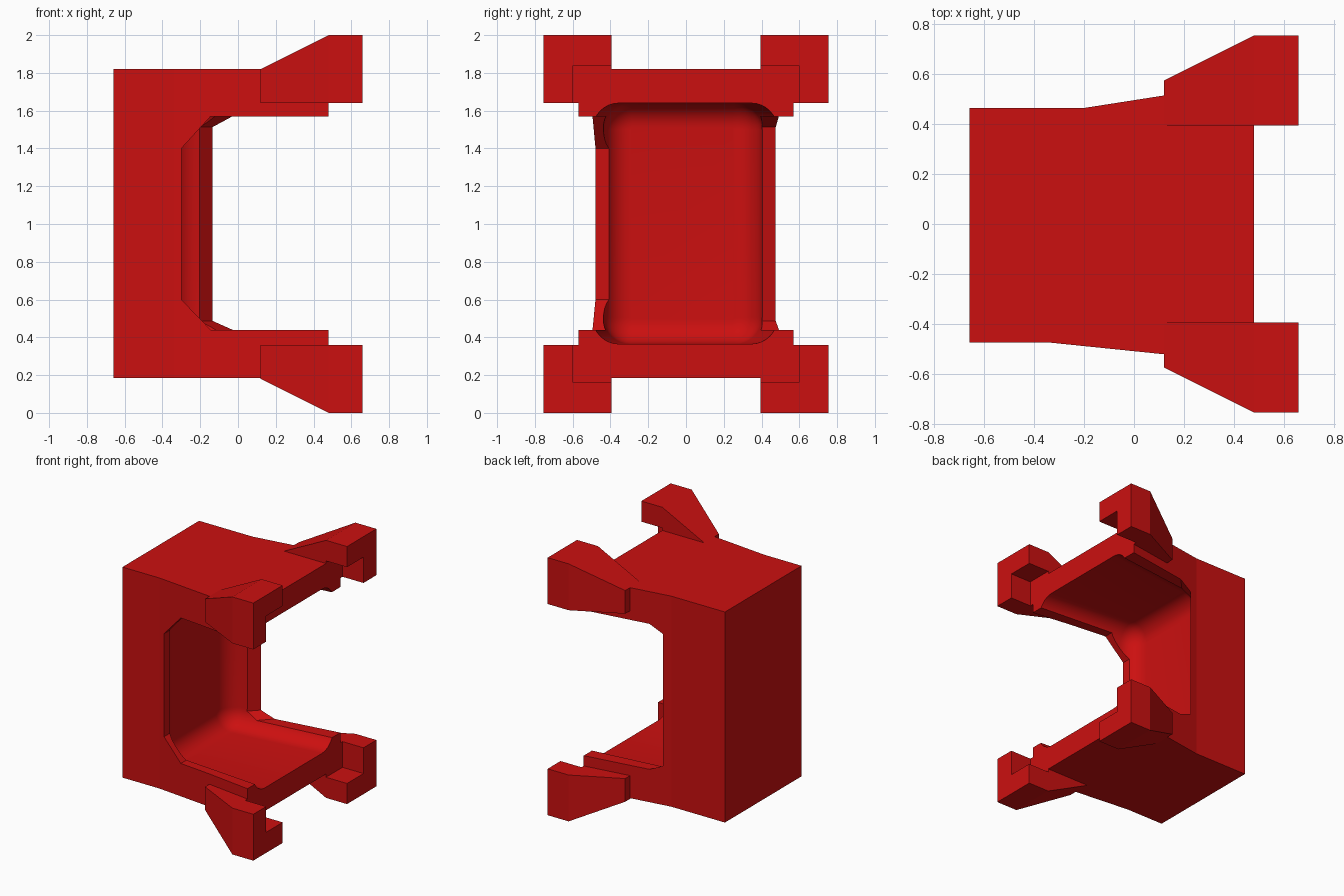
import bpy, bmesh, math

if "Cube" in bpy.data.objects:
    bpy.data.objects.remove(bpy.data.objects["Cube"])

red = bpy.data.materials.new("red")
red.diffuse_color = (0.6, 0.005, 0.005, 1)
red.use_nodes = True
red.node_tree.nodes["Principled BSDF"].inputs["Base Color"].default_value = red.diffuse_color


def loft(name, rings, smooth=False):
    """Solid skinned through matching rings of points, capped at both ends."""
    bm = bmesh.new()
    vs = [[bm.verts.new(p) for p in ring] for ring in rings]
    n = len(vs[0])
    for a, b in zip(vs, vs[1:]):
        for i in range(n):
            j = (i + 1) % n
            bm.faces.new((a[i], a[j], b[j], b[i])).smooth = smooth
    for cap in (vs[0], vs[-1]):
        bm.faces.new(cap).smooth = smooth
    bmesh.ops.recalc_face_normals(bm, faces=bm.faces)
    mesh = bpy.data.meshes.new(name)
    bm.to_mesh(mesh)
    bm.free()
    mesh.materials.append(red)
    ob = bpy.data.objects.new(name, mesh)
    bpy.context.collection.objects.link(ob)
    return ob


def cut(target, cutter):
    mod = target.modifiers.new(cutter.name, 'BOOLEAN')
    mod.operation = 'DIFFERENCE'
    mod.solver = 'EXACT'
    mod.object = cutter
    cutter.hide_render = True
    cutter.hide_viewport = True


# Body: flared plan outline extruded upward
plan = [(-.66, -.475), (-.34, -.475), (.12, -.522), (.48, -.57),
        (.48, .57), (.12, .515), (-.2, .465), (-.66, .465)]
body = loft("body", [[(x, y, z) for x, y in plan] for z in (.185, 1.82)])

# Cavity: rounded tapering pocket with a filleted floor
FLOOR, R, STEPS = -.36, .13, 8


def cavity_ring(x, inset):
    t = (x + .235) / .715
    y0, y1 = -(.435 + .06 * t) + inset, .40 + .085 * t - inset
    z0, z1 = .365 + inset, 1.64 - inset
    r = .14 - inset
    ring = []
    corners = [(y1 - r, z1 - r), (y0 + r, z1 - r), (y0 + r, z0 + r), (y1 - r, z0 + r)]
    for k, (cy, cz) in enumerate(corners):
        for s in range(STEPS + 1):
            a = math.pi / 2 * (k + s / STEPS)
            ring.append((x, cy + r * math.cos(a), cz + r * math.sin(a)))
    return ring


rings = []
for s in range(STEPS + 1):
    a = math.pi / 2 * s / STEPS
    rings.append(cavity_ring(FLOOR + R * (1 - math.cos(a)), R * (1 - math.sin(a))))
rings.append(cavity_ring(.7, 0))
cut(body, loft("cavity_cutter", rings, smooth=True))


# Side openings: chamfered windows, the rear one with a slanted edge
def opening(name, x0, x1, zc, y_ref, ys, slope):
    rings = []
    for y in ys:
        d = (y - y_ref) * slope
        rings.append([(.8, y, .44), (x1 + d, y, .44), (x0 + d, y, zc),
                      (x0 + d, y, 2 - zc), (x1 + d, y, 1.57), (.8, y, 1.57)])
    cut(body, loft(name, rings))


opening("front_opening_cutter", -.30, -.145, .6, 0, (-.8, -.39), 0)
opening("back_opening_cutter", -.14, -.05, .487, .47, (.34, .8), .95)

# Corner legs: flared blocks with a notch in the inner end corner
for sy, side in ((-1, "front"), (1, "back")):
    for sz, level in ((-1, "lower"), (1, "upper")):
        def box(name, sections):
            return loft(name, [[(x, sy * y, 1 + sz * z) for y, z in
                                ((y0, z0), (y1, z0), (y1, z1), (y0, z1))]
                               for x, y0, y1, z0, z1 in sections])
        label = f"{side}_{level}_leg"
        leg = box(label, [(.12, .395, .575, .64, .82),
                          (.48, .395, .755, .64, 1.0),
                          (.66, .395, .755, .64, 1.0)])
        cut(leg, box(label + "_notch_cutter", [(.48, .3, .597, .5, .84),
                                               (.8, .3, .597, .5, .84)]))
